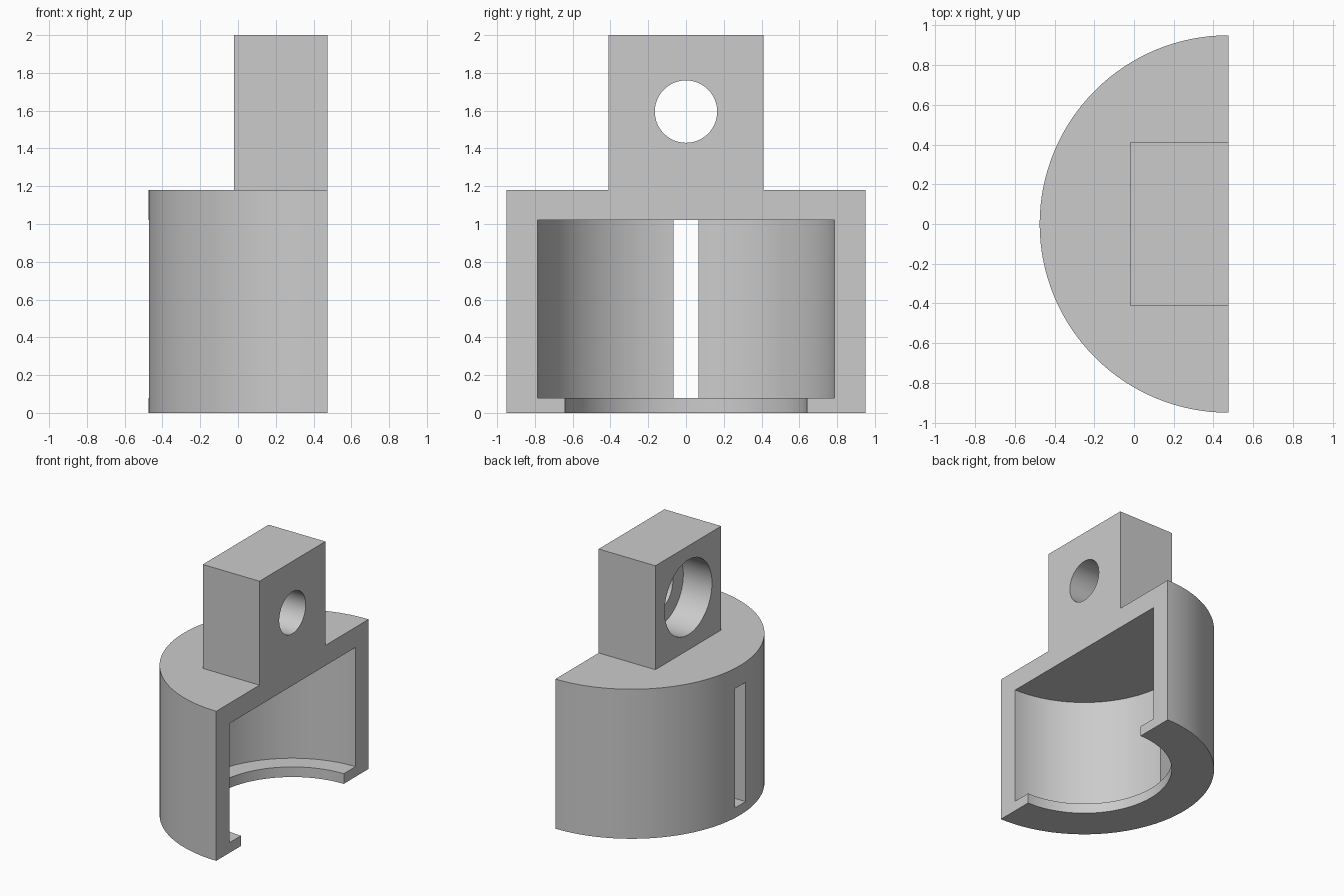
import bpy
import bmesh
from math import pi, cos, sin, radians
from mathutils import Matrix, Vector

cube = bpy.data.objects.get("Cube")
if cube:
    bpy.data.objects.remove(cube)

AXIS_X = 0.475      # flat cut face, also the axis of the round body
TOP = 1.18          # top of the round body
HOLE_Z = 1.595      # height of the lug hole

grey = bpy.data.materials.new("plain grey")
grey.use_nodes = True
colour = (0.6, 0.6, 0.6, 1)
grey.diffuse_color = colour
grey.node_tree.nodes["Principled BSDF"].inputs["Base Color"].default_value = colour


def finish(name, bm):
    bmesh.ops.recalc_face_normals(bm, faces=bm.faces)
    mesh = bpy.data.meshes.new(name)
    bm.to_mesh(mesh)
    bm.free()
    mesh.materials.append(grey)
    obj = bpy.data.objects.new(name, mesh)
    bpy.context.collection.objects.link(obj)
    return obj


def box(name, low, high):
    low, high = Vector(low), Vector(high)
    bm = bmesh.new()
    size = Matrix.Diagonal((high - low).to_4d())
    bmesh.ops.create_cube(bm, size=1, matrix=Matrix.Translation((low + high) / 2) @ size)
    return finish(name, bm)


def cylinder(name, radius, start, end, along_x=False):
    """Round cutter, upright on the body axis or lying along x through the lug."""
    bm = bmesh.new()
    middle = (start + end) / 2
    if along_x:
        place = Matrix.Translation((middle, 0, HOLE_Z)) @ Matrix.Rotation(pi / 2, 4, "Y")
    else:
        place = Matrix.Translation((AXIS_X, 0, middle))
    bmesh.ops.create_cone(bm, cap_ends=True, segments=128, radius1=radius,
                          radius2=radius, depth=end - start, matrix=place)
    return finish(name, bm)


def combine(target, tool, operation):
    mod = target.modifiers.new(tool.name, "BOOLEAN")
    mod.operation = operation
    mod.solver = "EXACT"
    mod.object = tool
    bpy.context.view_layer.objects.active = target
    bpy.ops.object.modifier_apply(modifier=mod.name)
    bpy.data.objects.remove(tool)


# Half-round body, extruded from a half disc
bm = bmesh.new()
arc = [pi / 2 + pi * i / 64 for i in range(65)]
disc = bm.faces.new([bm.verts.new((AXIS_X + 0.95 * cos(a) * (0 < i < 64), 0.95 * sin(a), 0))
                     for i, a in enumerate(arc)])
grown = bmesh.ops.extrude_face_region(bm, geom=[disc], use_keep_orig=True)["geom"]
bmesh.ops.translate(bm, vec=(0, 0, TOP),
                    verts=[v for v in grown if isinstance(v, bmesh.types.BMVert)])
body = finish("half_round_socket", bm)

# Lug standing on the body, flush with the flat face
combine(body, box("lug", (-0.02, -0.41, TOP), (AXIS_X, 0.41, 2)), "UNION")

# Cavity, narrower bottom opening, wall slot, lug hole and its counterbore
cutters = [
    cylinder("cavity", 0.787, 0.08, 1.02),
    cylinder("bottom_opening", 0.64, -0.1, 0.2),
    box("wall_slot", (-0.6, -0.065, 0.08), (0, 0.065, 1.02)),
    cylinder("lug_hole", 0.165, -0.2, 0.6, along_x=True),
    cylinder("counterbore", 0.295, -0.2, 0.23, along_x=True),
]
for cutter in cutters:
    combine(body, cutter, "DIFFERENCE")

# Smooth round walls, crisp edges
bpy.ops.object.select_all(action="DESELECT")
body.select_set(True)
bpy.context.view_layer.objects.active = body
bpy.ops.object.shade_smooth_by_angle(angle=radians(30))
